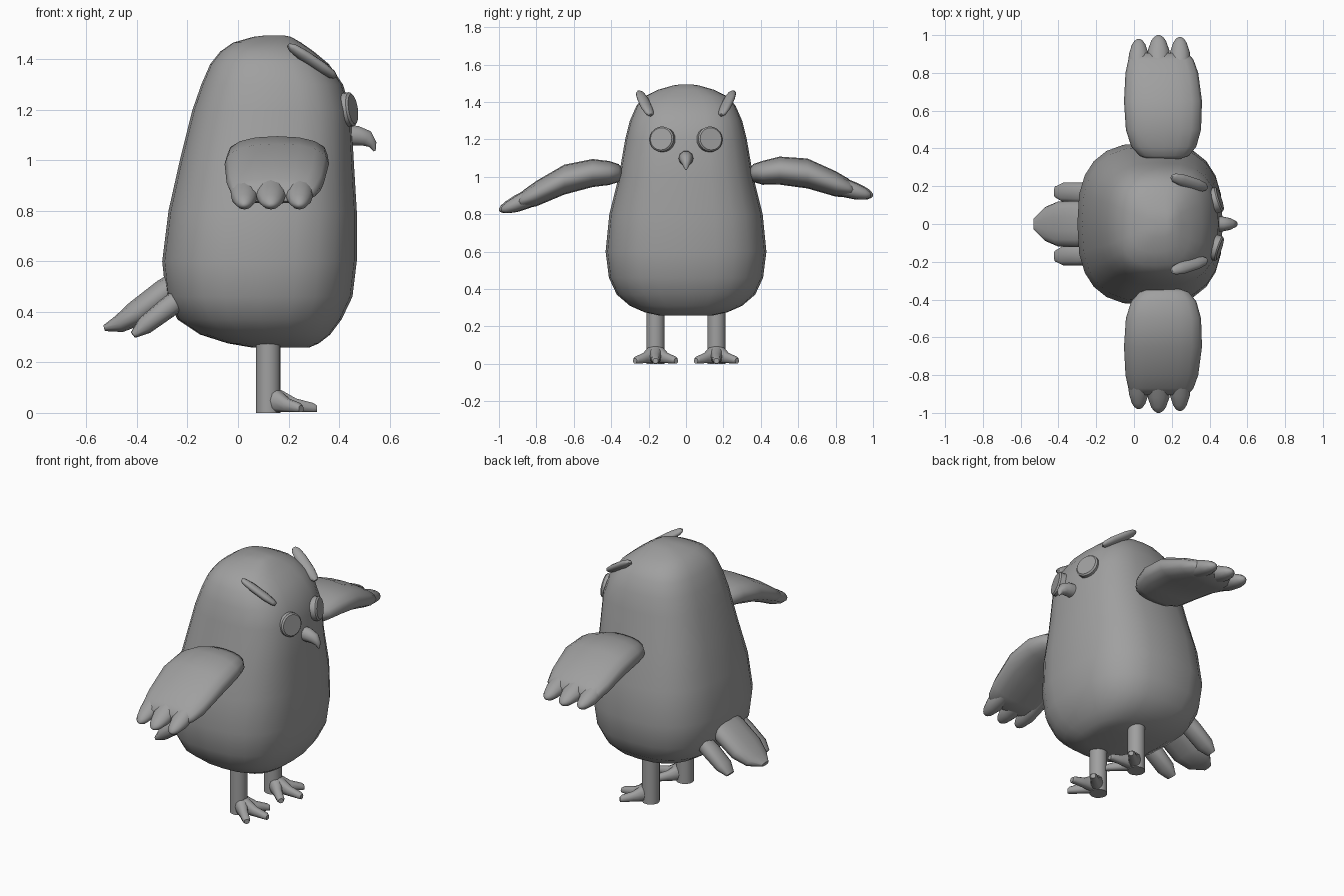
import bpy, bmesh, math
from mathutils import Vector as V

if "Cube" in bpy.data.objects:
    bpy.data.objects.remove(bpy.data.objects["Cube"])

grey = bpy.data.materials.new("feather grey")
grey.diffuse_color = (0.35, 0.35, 0.35, 1)
grey.use_nodes = True
grey.node_tree.nodes["Principled BSDF"].inputs["Base Color"].default_value = grey.diffuse_color


def spow(a, e):
    return math.copysign(abs(a) ** e, a)


def loft(name, rings, sides=16, power=2.0, angle=40):
    """Skin superellipse rings, each (centre, half axis u, half axis v)."""
    bm = bmesh.new()
    loops = []
    for c, u, v in rings:
        loop = []
        for i in range(sides):
            a = 2 * math.pi * i / sides
            p = V(c) + V(u) * spow(math.cos(a), 2 / power) + V(v) * spow(math.sin(a), 2 / power)
            loop.append(bm.verts.new(p))
        loops.append(loop)
    for a, b in zip(loops, loops[1:]):
        for i in range(sides):
            j = (i + 1) % sides
            bm.faces.new((a[i], a[j], b[j], b[i]))
    bm.faces.new(loops[0])
    bm.faces.new(loops[-1])
    bmesh.ops.recalc_face_normals(bm, faces=bm.faces)
    me = bpy.data.meshes.new(name)
    bm.to_mesh(me)
    bm.free()
    me.materials.append(grey)
    ob = bpy.data.objects.new(name, me)
    bpy.context.collection.objects.link(ob)
    bpy.ops.object.select_all(action='DESELECT')
    ob.select_set(True)
    bpy.context.view_layer.objects.active = ob
    bpy.ops.object.shade_smooth_by_angle(angle=math.radians(angle))
    return ob


def tube(name, path, sizes, side, **kw):
    """Loft along a path; sizes are (half width along side, half height)."""
    pts = [V(p) for p in path]
    rings = []
    for i, (p, (w, h)) in enumerate(zip(pts, sizes)):
        d = (pts[min(i + 1, len(pts) - 1)] - pts[max(i - 1, 0)]).normalized()
        s = V(side)
        s = (s - d * s.dot(d)).normalized()
        rings.append((p, s * w, d.cross(s) * h))
    return loft(name, rings, **kw)


# Body: z, back x, front x, half width
body = [(.258, .06, .28, .14), (.275, -.04, .32, .22), (.31, -.15, .365, .30),
        (.37, -.24, .41, .37), (.46, -.285, .453, .412), (.6, -.30, .47, .43),
        (.8, -.275, .47, .41), (1.0, -.23, .458, .36), (1.2, -.18, .447, .325),
        (1.3, -.145, .415, .30), (1.38, -.11, .36, .265), (1.43, -.07, .30, .22),
        (1.465, -.02, .25, .15), (1.488, .06, .21, .07), (1.494, .11, .18, .03)]
loft("body", [(((a + b) / 2, 0, z), ((b - a) / 2, 0, 0), (0, w, 0)) for z, a, b, w in body],
     sides=24, power=2.7, angle=60)

# Wing palm: distance out, back x, front x, height, half thickness
palm = [(.343, .08, .24, 1.02, .025), (.36, .03, .29, 1.02, .048), (.41, -.015, .33, 1.02, .064),
        (.5, -.043, .355, 1.02, .075), (.65, -.053, .36, .985, .08),
        (.8, -.045, .34, .91, .068), (.87, -.03, .315, .878, .05), (.905, -.01, .285, .862, .025)]
finger = [(.76, .93, .9, .05), (.85, .885, 1, .05), (.92, .855, .95, .043),
          (.97, .835, .65, .03), (.99, .828, .4, .018), (1.0, .824, .12, .006)]

for s, label in ((-1, "right"), (1, "left")):
    def lift(y):  # the left wing is raised slightly more
        return .065 * max(0, (y - .4) / .5) if s > 0 else 0

    loft(label + "_wing", [(((a + b) / 2, s * y, z + lift(y)), ((b - a) / 2, 0, 0), (0, 0, h))
                           for y, a, b, z, h in palm], power=2.3, angle=60)
    for k, (x, w, dy) in enumerate(((.025, .055, -.02), (.13, .06, 0), (.243, .055, -.01))):
        loft(f"{label}_wing_tip_{k + 1}",
             [((x, s * (y + dy), z + lift(y)), (w * f, 0, 0), (0, 0, h)) for y, z, f, h in finger],
             sides=12, angle=60)

    # Eye disc turned slightly outward
    a, p = math.radians(18), math.radians(8)
    n = V((math.cos(a) * math.cos(p), s * math.sin(a) * math.cos(p), math.sin(p)))
    c = V((.437, s * .127, 1.2))
    tube(label + "_eye", [c - n * .03, c + n * .012, c + n * .02],
         [(.068, .068), (.068, .068), (.06, .06)], (0, 1, 0), sides=20, angle=35)

    # Brow tuft
    e0, e1 = V((.20, s * .25, 1.455)), V((.385, s * .19, 1.33))
    tube(label + "_brow", [e0.lerp(e1, t) for t in (0, .08, .3, .7, .92, 1)],
         [(.012, .008), (.025, .016), (.033, .021), (.033, .021), (.025, .016), (.012, .008)],
         (.1, 1, .5 * s), sides=12, angle=60)

    # Leg and three toes
    y0 = s * .163
    tube(label + "_leg", [(.12, y0, 0), (.12, y0, .15), (.12, y0, .34)],
         [(.049, .049)] * 3, (0, 1, 0))
    for k, (tx, ty) in enumerate(((.25, -.11), (.312, 0), (.25, .11))):
        start, end = V((.13, y0, 0)), V((tx, y0 + ty, 0))
        d = (end - start).normalized()
        u = V((-d.y, d.x, 0))
        rings = []
        for t, w, h in ((0, .045, .055), (.25, .034, .044), (.55, .024, .028),
                        (.92, .022, .019), (1, .014, .014)):
            rings.append((start.lerp(end, t) + V((0, 0, h + .002)), u * w, (0, 0, h)))
        loft(f"{label}_toe_{k + 1}", rings, sides=10, power=2.5, angle=50)

    # Outer tail feather
    tube(label + "_tail_feather",
         [(-.18, s * .165, .49), (-.28, s * .165, .415), (-.37, s * .168, .345), (-.415, s * .17, .308)],
         [(.045, .04), (.055, .042), (.053, .036), (.03, .014)], (0, 1, 0), sides=12, power=2.5)

# Middle tail feather
tube("middle_tail_feather",
     [(-.17, 0, .555), (-.29, 0, .478), (-.40, 0, .395), (-.47, 0, .352), (-.53, 0, .335)],
     [(.10, .05), (.122, .054), (.12, .052), (.09, .036), (.03, .012)],
     (0, 1, 0), sides=14, power=2.5)

# Hooked beak
tube("beak", [(.42, 0, 1.10), (.47, 0, 1.097), (.51, 0, 1.086), (.533, 0, 1.062), (.541, 0, 1.036)],
     [(.04, .042), (.039, .041), (.031, .034), (.018, .018), (.004, .004)], (0, 1, 0), sides=10)
